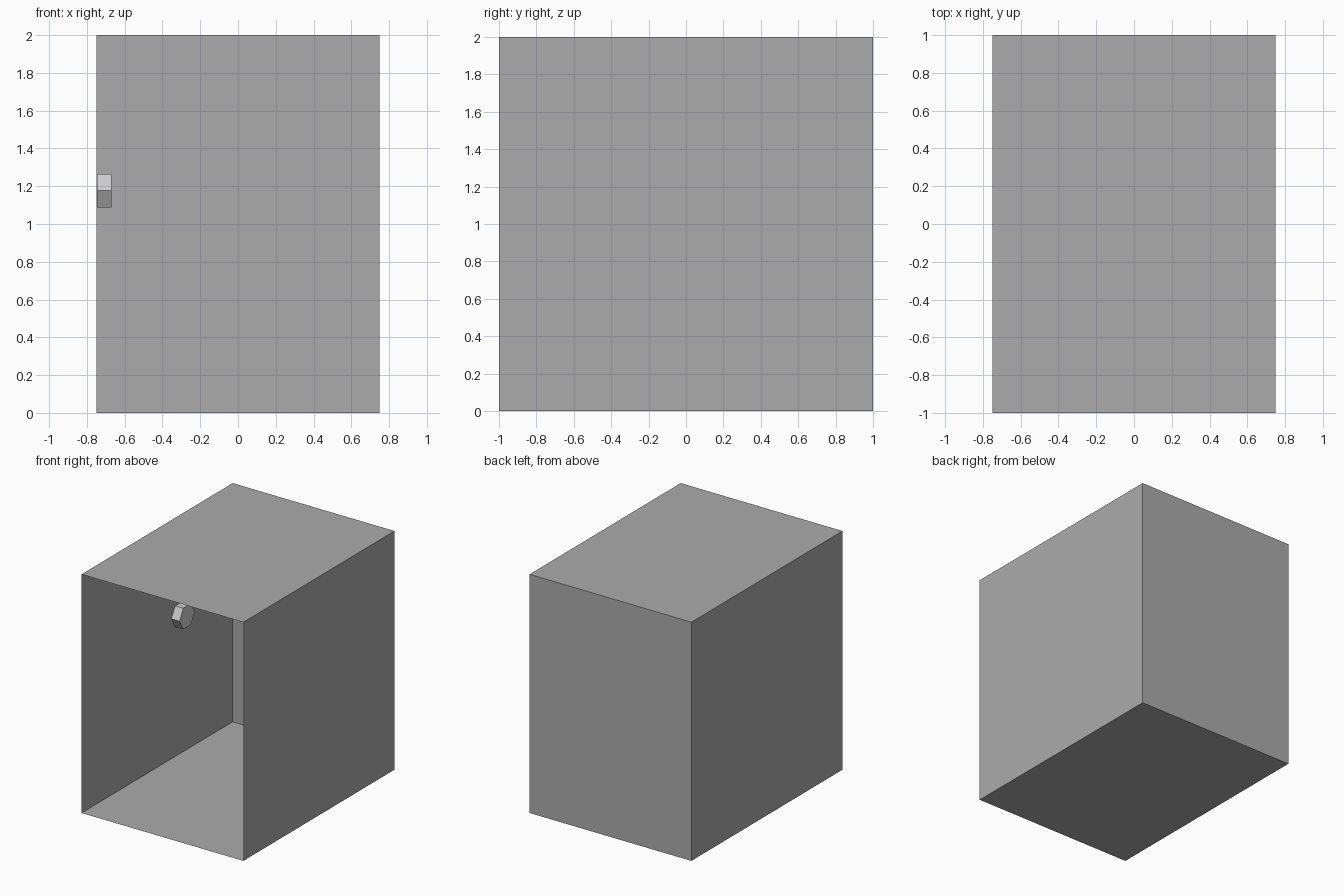
import bpy, bmesh, math
from mathutils import Matrix

if "Cube" in bpy.data.objects:
    bpy.data.objects.remove(bpy.data.objects["Cube"])


def add_object(name, bm):
    mesh = bpy.data.meshes.new(name)
    bm.to_mesh(mesh)
    bm.free()
    obj = bpy.data.objects.new(name, mesh)
    bpy.context.collection.objects.link(obj)
    return obj


# Thin-walled dark grey box, open at the front
bm = bmesh.new()
bmesh.ops.create_cube(bm, size=1, matrix=Matrix.Translation((0, 0, 1)) @ Matrix.Diagonal((1.5, 2, 2, 1)))
bm.normal_update()
front = [f for f in bm.faces if f.normal.y < -0.9]
bmesh.ops.delete(bm, geom=front, context='FACES_ONLY')
box = add_object("open_box", bm)
dark = bpy.data.materials.new("dark_grey")
dark.diffuse_color = (0.41, 0.41, 0.41, 1)
dark.use_nodes = True
dark.node_tree.nodes["Principled BSDF"].inputs["Base Color"].default_value = dark.diffuse_color
box.data.materials.append(dark)

# Six-sided knob on the inside of the left wall, flat top and bottom
bm = bmesh.new()
bmesh.ops.create_cone(
    bm, cap_ends=True, segments=6, radius1=0.102, radius2=0.102, depth=0.075,
    matrix=Matrix.Translation((-0.708, 0.285, 1.177)) @ Matrix.Rotation(math.pi / 2, 4, 'Y'))
add_object("hexagonal_knob", bm)
